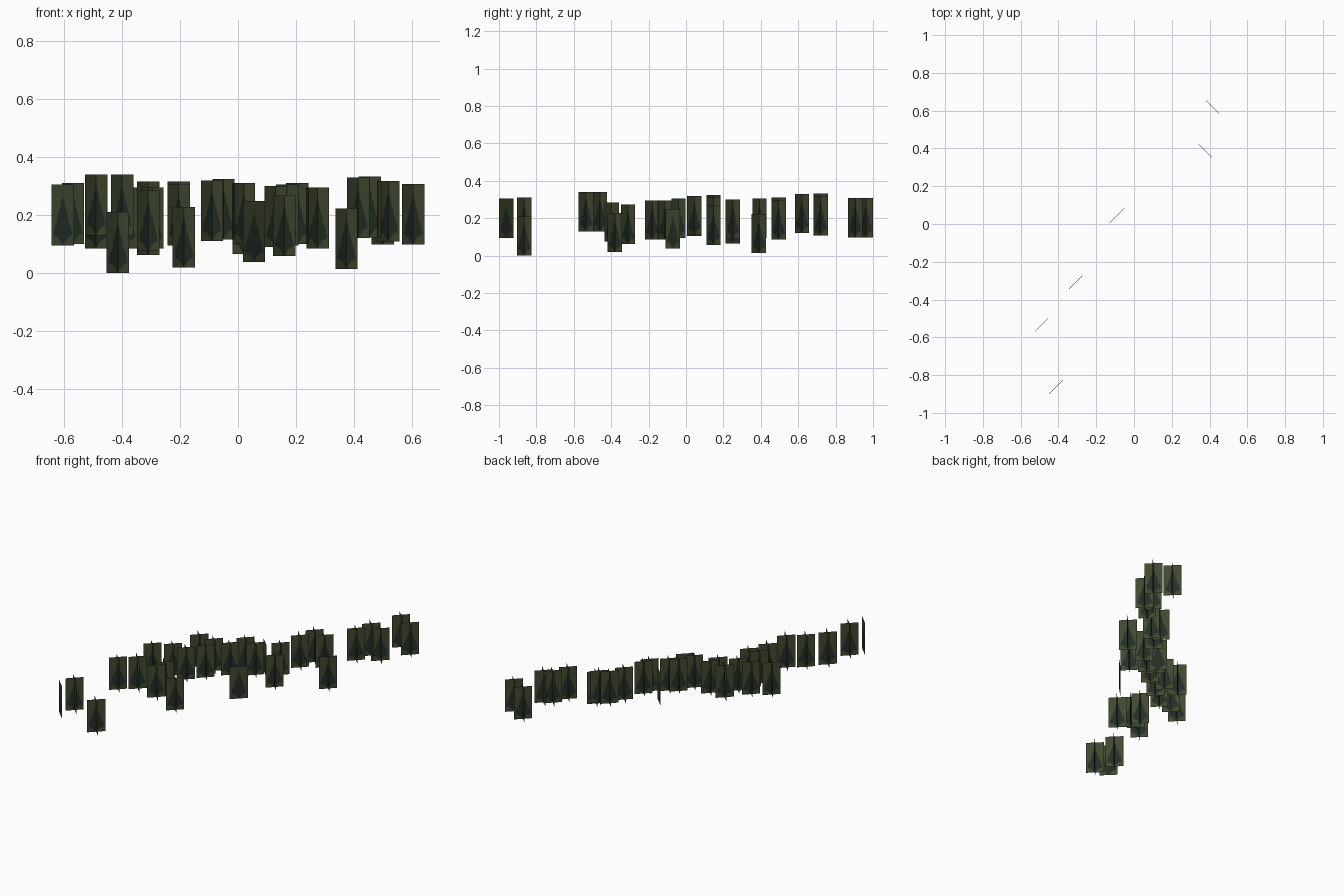
import bpy, bmesh
from mathutils import Vector

if "Cube" in bpy.data.objects:
    bpy.data.objects.remove(bpy.data.objects["Cube"])

def material(name, rgb):
    m = bpy.data.materials.new(name)
    m.diffuse_color = (*rgb, 1)
    m.use_nodes = True
    m.node_tree.nodes["Principled BSDF"].inputs["Base Color"].default_value = m.diffuse_color
    return m

OLIVE = material("olive foliage", (0.052, 0.066, 0.030))
DARK = material("dark fir green", (0.017, 0.026, 0.019))

HALF = 0.0385     # half extent of a card along x and along y
HEIGHT = 0.21

# fir silhouette on each card: (height fraction, half width fraction)
FIR = [(0.0, 0.0), (0.13, 0.45), (0.17, 0.85), (0.30, 0.72), (0.42, 0.50),
       (0.52, 0.42), (0.62, 0.24), (0.72, 0.16), (0.80, 0.02), (1.0, 0.0)]

def add_card(bm, sign):
    """Upright card along the diagonal (1, sign), split into olive sides and a dark fir."""
    def vert(t, h):
        return bm.verts.new(Vector((t * HALF, sign * t * HALF, h * HEIGHT)))
    for (h0, w0), (h1, w1) in zip(FIR, FIR[1:]):
        spans = [((-1, -w0), (-1, -w1), 0), ((-w0, w0), (-w1, w1), 1), ((w0, 1), (w1, 1), 0)]
        for (a0, b0), (a1, b1), mat in spans:
            pts = []
            for p in ((a0, h0), (b0, h0), (b1, h1), (a1, h1)):
                if p not in pts:
                    pts.append(p)
            if len(pts) < 3 or (mat == 1 and max(w0, w1) < 0.03):
                if len(pts) < 3:
                    continue
            f = bm.faces.new([vert(*p) for p in pts])
            f.material_index = mat

def tree_mesh(name, signs):
    bm = bmesh.new()
    for s in signs:
        add_card(bm, s)
    bmesh.ops.remove_doubles(bm, verts=bm.verts, dist=1e-5)
    me = bpy.data.meshes.new(name)
    bm.to_mesh(me)
    bm.free()
    me.materials.append(OLIVE)
    me.materials.append(DARK)
    return me

CROSSED = tree_mesh("crossed_tree", (1, -1))
RISING = tree_mesh("single_card_rising", (1,))
FALLING = tree_mesh("single_card_falling", (-1,))

def plant(kind, spots, label):
    for i, loc in enumerate(spots):
        ob = bpy.data.objects.new(f"{label}_{i + 1:02d}", kind)
        ob.location = loc
        bpy.context.collection.objects.link(ob)

# front end of the tree line
plant(CROSSED, [
    (-.57, -.865, .10), (-.415, -.865, .0), (-.49, -.535, .13), (-.40, -.46, .13),
    (-.31, -.398, .075), (-.31, -.31, .062), (-.187, -.38, .018)], "front_tree")
# middle of the tree line
plant(CROSSED, [
    (-.49, -.18, .085), (-.388, -.115, .085), (-.295, -.112, .085), (-.31, .045, .105),
    (-.205, -.04, .095), (-.205, .045, .105), (-.09, .045, .11), (-.05, .147, .115),
    (.02, .147, .10), (.16, .147, .058), (.13, .25, .09)], "middle_tree")
# back end of the tree line
plant(CROSSED, [
    (.17, .393, .095), (.205, .495, .10), (.275, .495, .085), (.375, .39, .013),
    (.415, .62, .12), (.455, .72, .123), (.52, .72, .108), (.50, .9615, .098),
    (.605, .905, .098)], "back_tree")
# trees made of a single card
plant(FALLING, [(-.605, -.9615, .095), (.02, .25, .065)], "single_card_tree")
plant(RISING, [(.055, -.07, .038)], "single_card_tree_turned")
